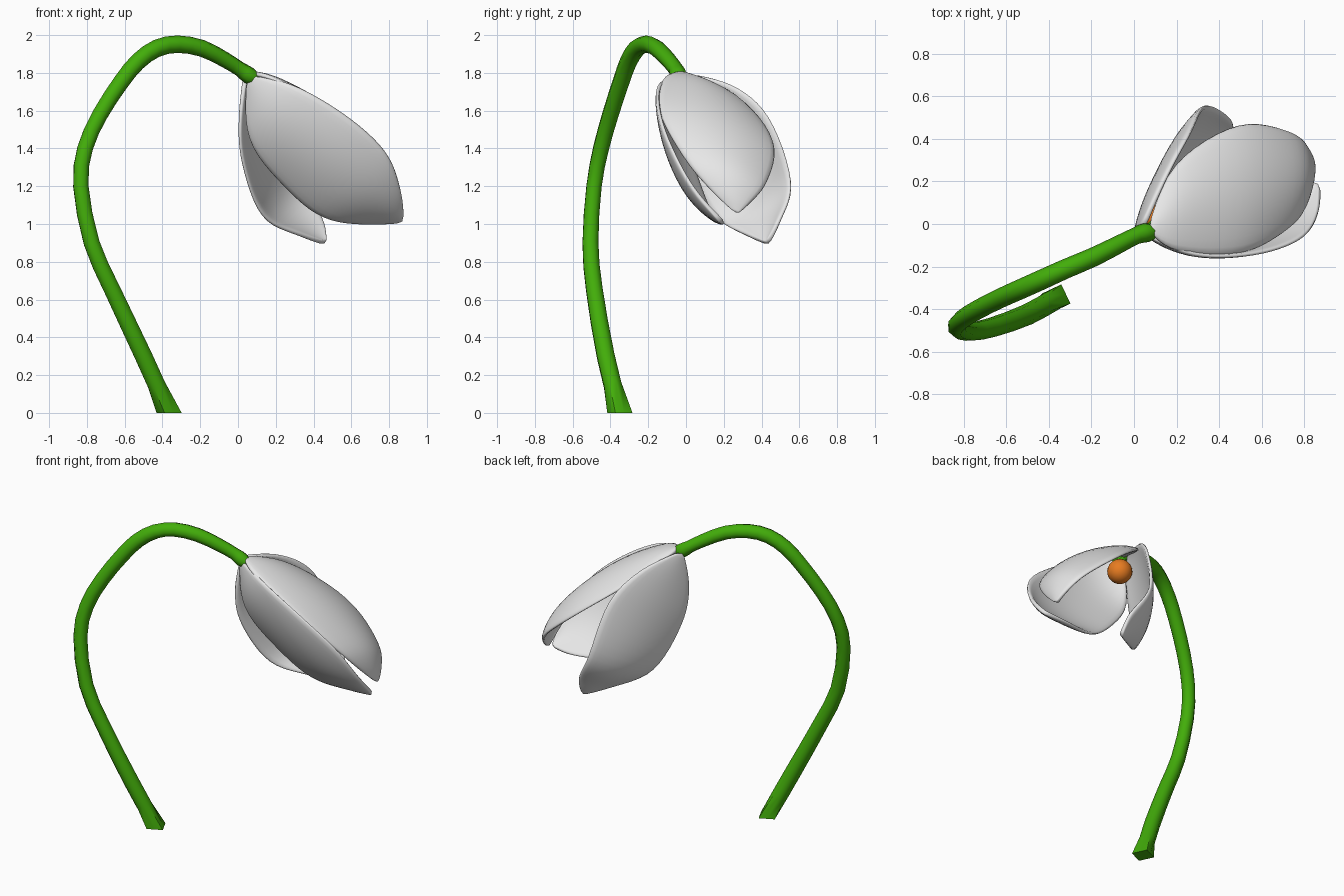
import bpy, bmesh, math
from mathutils import Vector as V

if "Cube" in bpy.data.objects:
    bpy.data.objects.remove(bpy.data.objects["Cube"])


def material(name, rgb):
    m = bpy.data.materials.new(name)
    m.diffuse_color = (*rgb, 1)
    m.use_nodes = True
    m.node_tree.nodes["Principled BSDF"].inputs["Base Color"].default_value = m.diffuse_color
    return m


GREEN = material("stem green", (0.055, 0.42, 0.003))
WHITE = material("petal white", (0.80, 0.80, 0.80))
ORANGE = material("pollen orange", (0.80, 0.20, 0.015))


def finish(bm, name, mat, angle=60):
    bmesh.ops.remove_doubles(bm, verts=bm.verts, dist=0.0005)
    bmesh.ops.recalc_face_normals(bm, faces=bm.faces)
    me = bpy.data.meshes.new(name)
    bm.to_mesh(me)
    bm.free()
    me.materials.append(mat)
    ob = bpy.data.objects.new(name, me)
    bpy.context.collection.objects.link(ob)
    bpy.ops.object.select_all(action='DESELECT')
    bpy.context.view_layer.objects.active = ob
    ob.select_set(True)
    bpy.ops.object.shade_smooth_by_angle(angle=math.radians(angle))
    return ob


def spline(points, per=3):
    """Catmull-Rom curve through the points."""
    p = [V(q) for q in points]
    p = [2 * p[0] - p[1]] + p + [2 * p[-1] - p[-2]]
    out = []
    for i in range(1, len(p) - 2):
        a, b, c, d = p[i - 1:i + 3]
        for k in range(per):
            t = k / per
            out.append(0.5 * (2 * b + (c - a) * t + (2 * a - 5 * b + 4 * c - d) * t * t
                              + (3 * b - a - 3 * c + d) * t ** 3))
    return out + [p[-2]]


def tube(name, path, mat, sides=8, ground=False):
    """Sweep a round section along (x, y, z, radius) points; a ground end is level and square."""
    bm = bmesh.new()
    path = spline(path, 2)
    pts = [p.to_3d() for p in path]
    side = V((-0.43, 0.90, 0)).normalized()
    rings = []
    for i, p in enumerate(pts):
        t = (pts[min(i + 1, len(pts) - 1)] - pts[max(i - 1, 0)]).normalized()
        square = ground and i == 0
        if square:
            t = V((0, 0, 1))
        b = t.cross(side).normalized()
        a = b.cross(t)
        ring = []
        for k in range(sides):
            c, s = math.cos(k * math.tau / sides), math.sin(k * math.tau / sides)
            r = path[i][3] / (max(abs(c), abs(s)) if square else 1)
            ring.append(bm.verts.new(p + r * (c * a + s * b)))
        rings.append(ring)
    for r0, r1 in zip(rings, rings[1:]):
        for k in range(sides):
            n = (k + 1) % sides
            bm.faces.new((r0[k], r0[n], r1[n], r1[k]))
    bm.faces.new(rings[0])
    bm.faces.new(rings[-1])
    return finish(bm, name, mat)


def petal(name, base, tip, left, right, outward, bulge, fade=0.0, cols=8):
    """Cupped sheet between two edge curves, flatter to the tip by fade, with a soft rim."""
    bm = bmesh.new()
    le, re = spline([base] + left + [tip]), spline([base] + right + [tip])
    out = V(outward).normalized()
    rows = []
    for i, (a, b) in enumerate(zip(le, re)):
        u = i / (len(le) - 1)
        h = bulge * math.sin(math.pi * u) * (1 - fade * u)
        rows.append([bm.verts.new(a.lerp(b, j / cols) + out * h * 4 * j / cols * (1 - j / cols))
                     for j in range(cols + 1)])
    for r0, r1 in zip(rows, rows[1:]):
        for j in range(cols):
            bm.faces.new((r0[j], r0[j + 1], r1[j + 1], r1[j]))
    ob = finish(bm, name, WHITE, 180)
    s = ob.modifiers.new("thickness", 'SOLIDIFY')
    s.thickness, s.offset = 0.025, 0
    ob.modifiers.new("soft rim", 'SUBSURF').levels = 1
    return ob


# Arching stem, cut flat at the ground and tapering into the flower
tube("stem", [
    (-0.365, -0.35, 0, 0.050), (-0.50, -0.425, 0.30, 0.050), (-0.665, -0.485, 0.65, 0.047),
    (-0.775, -0.506, 0.90, 0.045), (-0.832, -0.487, 1.20, 0.043), (-0.81, -0.45, 1.40, 0.044),
    (-0.73, -0.40, 1.58, 0.045), (-0.62, -0.345, 1.75, 0.046), (-0.53, -0.305, 1.86, 0.047),
    (-0.43, -0.26, 1.93, 0.047), (-0.32, -0.21, 1.952, 0.046), (-0.19, -0.155, 1.93, 0.045),
    (-0.07, -0.095, 1.87, 0.042), (0.01, -0.055, 1.82, 0.040), (0.06, -0.04, 1.785, 0.046),
    (0.12, -0.035, 1.755, 0.022)],
    GREEN, ground=True)

# Filament and round centre
tube("filament", [(0.07, -0.03, 1.78, 0.03), (0.10, 0.0, 1.72, 0.025), (0.13, 0.02, 1.66, 0.02)],
     GREEN, sides=6)
bm = bmesh.new()
bmesh.ops.create_uvsphere(bm, u_segments=20, v_segments=12, radius=0.077)
bmesh.ops.translate(bm, verts=bm.verts, vec=(0.13, 0.02, 1.65))
finish(bm, "flower_centre", ORANGE)

# Three petals
petal("upper_petal", (0.06, -0.03, 1.80), (0.84, 0.27, 1.05),
      [(0.20, -0.13, 1.76), (0.50, -0.145, 1.59), (0.73, -0.02, 1.36), (0.81, 0.11, 1.20)],
      [(0.19, 0.28, 1.665), (0.49, 0.47, 1.43), (0.74, 0.43, 1.22), (0.82, 0.34, 1.11)],
      (0.67, 0.31, 0.67), 0.095, fade=0.6)
petal("front_petal", (0.05, -0.04, 1.79), (0.875, 0.19, 1.015),
      [(0.29, -0.145, 1.74), (0.57, -0.14, 1.58), (0.78, -0.07, 1.39), (0.86, 0.04, 1.19)],
      [(0.055, 0.0, 1.45), (0.24, 0.08, 1.20), (0.45, 0.15, 1.03), (0.70, 0.20, 1.00)],
      (0.03, -0.94, -0.335), 0.06)
petal("back_petal", (0.04, -0.02, 1.80), (0.47, 0.43, 0.895),
      [(0.16, 0.24, 1.74), (0.27, 0.44, 1.57), (0.335, 0.56, 1.23), (0.45, 0.50, 1.03)],
      [(0.01, -0.05, 1.55), (0.025, 0.0, 1.32), (0.13, 0.15, 1.04), (0.32, 0.31, 0.945)],
      (-0.70, 0.63, -0.335), 0.045)
